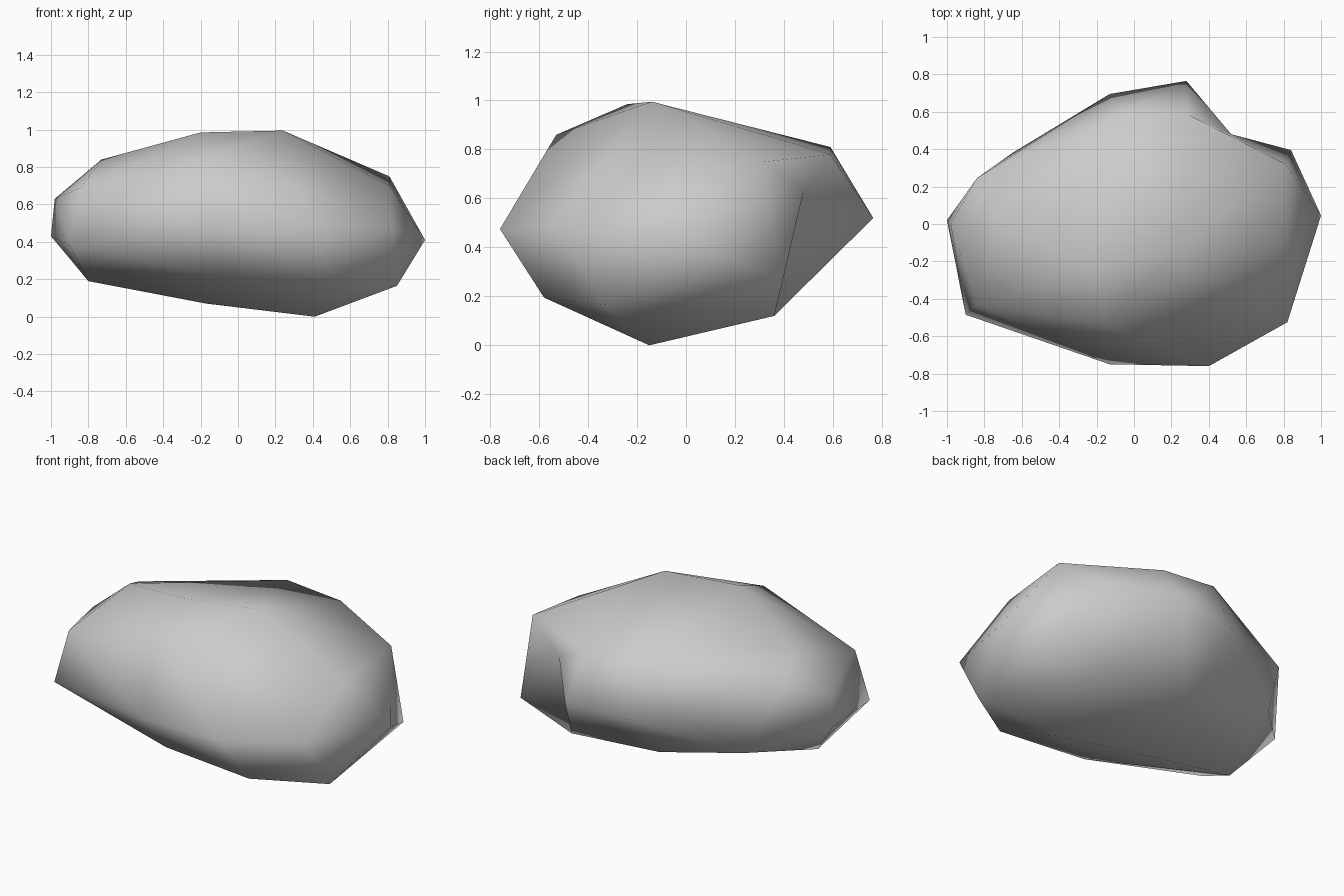
import bpy
import bmesh

default_cube = bpy.data.objects.get("Cube")
if default_cube:
    bpy.data.objects.remove(default_cube, do_unlink=True)


def make_material(name, color):
    material = bpy.data.materials.new(name)
    material.use_nodes = True
    material.diffuse_color = color
    shader = material.node_tree.nodes["Principled BSDF"]
    shader.inputs["Base Color"].default_value = color
    shader.inputs["Roughness"].default_value = 0.9
    return material


# Corner points of the boulder, in rings from the ground up
base_ring = [
    (.41, -.15, 0), (-.17, -.1, .07), (-.8, -.13, .19), (-.1, -.55, .22),
    (.48, -.58, .195), (.85, -.33, .165), (-.08, .37, .17), (-.65, .38, .32),
]
waist_ring = [
    (1, .045, .41), (.82, -.525, .485), (.4, -.76, .475), (-.13, -.75, .47),
    (-.9, -.485, .38), (-1, .02, .43), (-.13, .695, .5),
]
shoulder_ring = [
    (.81, -.11, .7), (-.155, -.53, .86), (-.84, -.43, .69), (-.98, 0, .63),
    (-.73, 0, .84), (-.84, .245, .73), (-.08, .59, .81),
]
crown = [(.24, -.14, .995), (-.2, -.24, .985)]

# Corners around the hollow in the back, and the deepest point of it
hollow_rim = [
    (.81, .32, .75), (.28, .59, .78), (.28, .765, .52),
    (.52, .36, .12), (.84, .395, .265),
]
hollow_floor = (.52, .48, .63)

# Wrap the solid boulder around all corners
bm = bmesh.new()
for point in base_ring + waist_ring + shoulder_ring + crown:
    bm.verts.new(point)
rim_verts = [bm.verts.new(point) for point in hollow_rim]
bmesh.ops.convex_hull(bm, input=list(bm.verts))
loose = [vert for vert in bm.verts if not vert.link_faces]
rim_verts = [vert for vert in rim_verts if vert not in loose]
bmesh.ops.delete(bm, geom=loose, context="VERTS")

# Open the faces inside the rim and fan them inward to the hollow floor
covering = [face for face in bm.faces
            if all(vert in rim_verts for vert in face.verts)]
bmesh.ops.delete(bm, geom=covering, context="FACES")
floor_vert = bm.verts.new(hollow_floor)
open_edges = [edge for edge in bm.edges if edge.is_boundary]
for edge in open_edges:
    bm.faces.new((edge.verts[0], edge.verts[1], floor_vert))
bmesh.ops.recalc_face_normals(bm, faces=list(bm.faces))

# Smooth-shaded stone object
for face in bm.faces:
    face.smooth = True
mesh = bpy.data.meshes.new("boulder")
bm.to_mesh(mesh)
bm.free()
mesh.materials.append(make_material("stone grey", (.6, .6, .6, 1)))
boulder = bpy.data.objects.new("boulder", mesh)
bpy.context.collection.objects.link(boulder)
